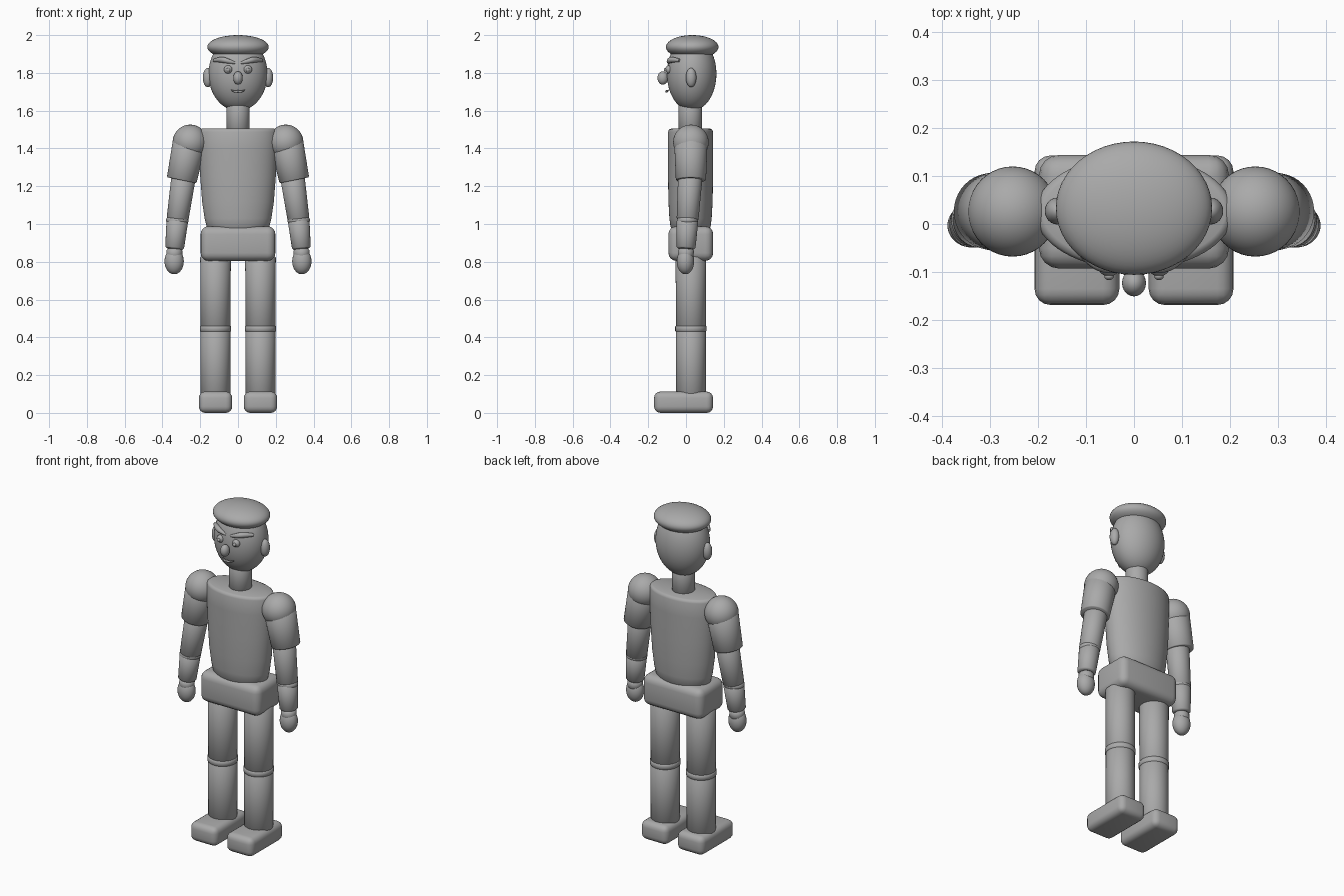
import bpy, bmesh, math
from mathutils import Vector, Matrix

if "Cube" in bpy.data.objects:
    bpy.data.objects.remove(bpy.data.objects["Cube"])

grey = bpy.data.materials.new("plain grey")
grey.diffuse_color = (0.40, 0.40, 0.40, 1)
grey.use_nodes = True
grey.node_tree.nodes["Principled BSDF"].inputs["Base Color"].default_value = grey.diffuse_color
CY = 0.026  # depth of the body axis


def finish(obj, name, angle=40):
    obj.name = name
    obj.data.name = name
    obj.data.materials.append(grey)
    bpy.ops.object.select_all(action='DESELECT')
    obj.select_set(True)
    bpy.context.view_layer.objects.active = obj
    bpy.ops.object.shade_smooth_by_angle(angle=math.radians(angle))
    return obj


def from_bmesh(bm, name, angle=40):
    bmesh.ops.recalc_face_normals(bm, faces=bm.faces)
    mesh = bpy.data.meshes.new(name)
    bm.to_mesh(mesh)
    bm.free()
    obj = bpy.data.objects.new(name, mesh)
    bpy.context.collection.objects.link(obj)
    return finish(obj, name, angle)


def ball(name, loc, radii, segs=40, rings=24):
    bm = bmesh.new()
    bmesh.ops.create_uvsphere(bm, u_segments=segs, v_segments=rings, radius=1)
    bmesh.ops.transform(bm, verts=bm.verts,
                        matrix=Matrix.Translation(loc) @ Matrix.Diagonal((*radii, 1)))
    return from_bmesh(bm, name)


def loft(name, stations, n=40, angle=40):
    """Capped tube through (centre, x radius, y radius) stations."""
    bm = bmesh.new()
    axis = (Vector(stations[-1][0]) - Vector(stations[0][0])).normalized()
    turn = Vector((0, 0, -1)).rotation_difference(axis)
    rows = []
    for c, rx, ry in stations:
        rows.append([bm.verts.new(Vector(c) + turn @ Vector(
            (rx * math.cos(2 * math.pi * i / n), ry * math.sin(2 * math.pi * i / n), 0)))
            for i in range(n)])
    for a, b in zip(rows, rows[1:]):
        for i in range(n):
            j = (i + 1) % n
            bm.faces.new((a[i], a[j], b[j], b[i]))
    bm.faces.new(rows[0])
    bm.faces.new(rows[-1])
    return from_bmesh(bm, name, angle)


def limb(name, a, b, ra, rb, lip=0.008):
    """Tapered round limb with softened ends."""
    a, b = Vector(a), Vector(b)
    d = (b - a).normalized() * lip
    return loft(name, [(a, ra - lip, ra - lip), (a + d, ra, ra),
                       (b - d, rb, rb), (b, rb - lip, rb - lip)], angle=50)


def rounded_box(name, lo, hi, bevel):
    lo, hi = Vector(lo), Vector(hi)
    bm = bmesh.new()
    bmesh.ops.create_cube(bm, size=1)
    bmesh.ops.transform(bm, verts=bm.verts, matrix=Matrix.Translation((lo + hi) / 2)
                        @ Matrix.Diagonal((*(hi - lo), 1)))
    bmesh.ops.bevel(bm, geom=bm.edges[:], offset=bevel, segments=4,
                    profile=0.5, affect='EDGES')
    return from_bmesh(bm, name)


def strand(name, points, radius, taper=None):
    """Smooth round strand through a few points."""
    cu = bpy.data.curves.new(name, 'CURVE')
    cu.dimensions = '3D'
    cu.bevel_depth = radius
    cu.bevel_resolution = 3
    cu.use_fill_caps = True
    sp = cu.splines.new('NURBS')
    sp.points.add(len(points) - 1)
    for k, p in enumerate(points):
        sp.points[k].co = (*p, 1)
        sp.points[k].radius = taper[k] if taper else 1
    sp.use_endpoint_u = True
    sp.order_u = 3
    obj = bpy.data.objects.new(name, cu)
    bpy.context.collection.objects.link(obj)
    bpy.ops.object.select_all(action='DESELECT')
    obj.select_set(True)
    bpy.context.view_layer.objects.active = obj
    bpy.ops.object.convert(target='MESH')
    return finish(bpy.context.view_layer.objects.active, name)


# Head, cap and neck
ball("cap", (0, 0.033, 1.937), (0.163, 0.139, 0.063), 48, 24)
ball("head", (0, 0.03, 1.795), (0.156, 0.131, 0.196), 48, 32)
limb("neck", (0, 0.023, 1.66), (0, 0.023, 1.49), 0.062, 0.062, 0.003)
ball("nose", (0, -0.123, 1.773), (0.025, 0.028, 0.035), 24, 16)
strand("mouth", [(-0.036, -0.092, 1.709), (-0.016, -0.104, 1.699),
                 (0, -0.104, 1.704), (0.016, -0.104, 1.699), (0.036, -0.092, 1.709)],
       0.006, [0.4, 1, 1, 1, 0.4])

# Torso: oval section, barrel taper towards the waist
profile = [(1.505, 0.190, 0.103), (1.500, 0.201, 0.114), (1.488, 0.206, 0.119),
           (1.40, 0.206, 0.119), (1.25, 0.200, 0.119), (1.12, 0.190, 0.117),
           (1.03, 0.177, 0.112), (0.985, 0.166, 0.106), (0.96, 0.145, 0.09)]
loft("torso", [((0, 0.024, z), rx, ry) for z, rx, ry in profile], 64, 50)
rounded_box("pelvis", (-0.198, -0.093, 0.805), (0.198, 0.144, 0.988), 0.042)

for s, side in ((-1, "right"), (1, "left")):
    # Face details
    ball(side + "_ear", (s * 0.16, 0.027, 1.775), (0.026, 0.028, 0.051), 24, 16)
    ball(side + "_eye", (s * 0.052, -0.091, 1.818), (0.022, 0.018, 0.022), 24, 16)
    ball(side + "_pupil", (s * 0.052, -0.109, 1.816), (0.010, 0.008, 0.010), 16, 10)
    strand(side + "_eyebrow", [(s * 0.016, -0.092, 1.853), (s * 0.05, -0.093, 1.862),
                               (s * 0.09, -0.074, 1.872), (s * 0.127, -0.035, 1.866)],
           0.017, [0.35, 0.8, 1, 0.5])

    # Arm
    elbow, wrist = (s * 0.321, 0.008, 1.02), (s * 0.336, 0.0, 0.868)
    ball(side + "_shoulder", (s * 0.253, CY, 1.433), (0.093, 0.094, 0.093))
    limb(side + "_sleeve", (s * 0.257, CY, 1.435), (s * 0.298, CY, 1.232),
         0.088, 0.080, 0.004)
    limb(side + "_upper_arm", (s * 0.285, 0.024, 1.27), elbow, 0.065, 0.058)
    ball(side + "_elbow", elbow, (0.060, 0.056, 0.034))
    limb(side + "_forearm", elbow, wrist, 0.057, 0.050)
    limb(side + "_wrist", wrist, (s * 0.338, -0.002, 0.82), 0.042, 0.042)
    ball(side + "_hand", (s * 0.338, -0.003, 0.802), (0.051, 0.046, 0.068))

    # Leg
    x = s * 0.119
    limb(side + "_thigh", (x, CY, 0.835), (x, CY, 0.44), 0.081, 0.079, 0.012)
    limb(side + "_knee", (x, CY, 0.463), (x, CY, 0.428), 0.083, 0.083, 0.006)
    limb(side + "_shin", (x, CY, 0.45), (x, CY, 0.09), 0.079, 0.079, 0.004)
    rounded_box(side + "_shoe", (x - 0.0885, -0.169, 0.0), (x + 0.0885, 0.143, 0.113), 0.034)
